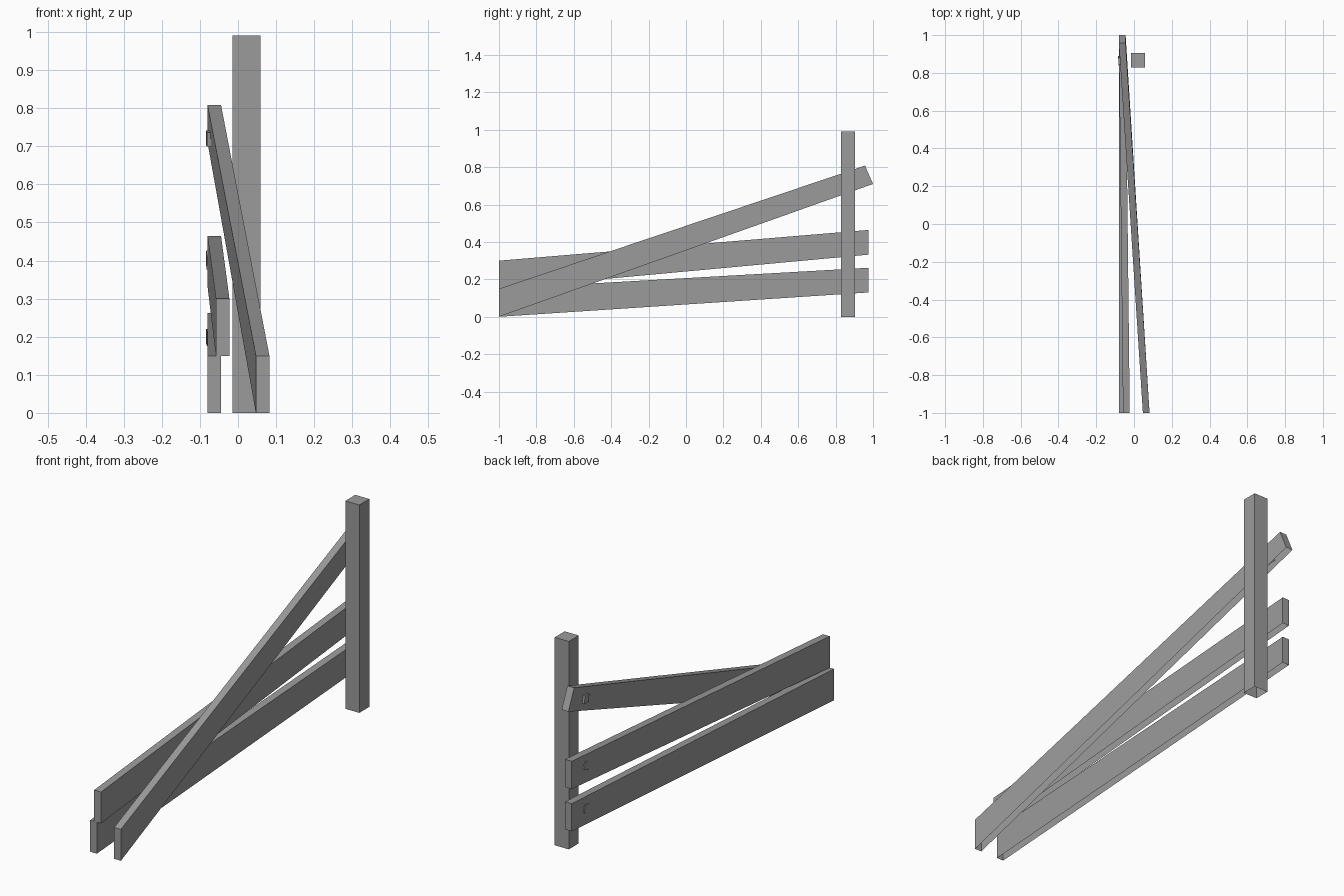
import bpy, bmesh, math
from mathutils import Matrix

if "Cube" in bpy.data.objects:
    bpy.data.objects.remove(bpy.data.objects["Cube"])

grey = bpy.data.materials.new("dark_grey")
grey.diffuse_color = (0.33, 0.33, 0.33, 1)
grey.use_nodes = True
grey.node_tree.nodes["Principled BSDF"].inputs["Base Color"].default_value = grey.diffuse_color


def finish(name, bm, open_bottom=True):
    bmesh.ops.recalc_face_normals(bm, faces=bm.faces)
    if open_bottom:
        bm.normal_update()
        under = [f for f in bm.faces if f.normal.z < -0.7]
        bmesh.ops.delete(bm, geom=under, context='FACES')
    mesh = bpy.data.meshes.new(name)
    bm.to_mesh(mesh)
    bm.free()
    mesh.materials.append(grey)
    obj = bpy.data.objects.new(name, mesh)
    bpy.context.collection.objects.link(obj)
    return obj


def box(name, size, centre, rotation=(0, 0, 0), open_bottom=True):
    bm = bmesh.new()
    bmesh.ops.create_cube(bm, size=1, matrix=Matrix.Diagonal((*size, 1)))
    obj = finish(name, bm, open_bottom)
    obj.location = centre
    obj.rotation_euler = [math.radians(a) for a in rotation]
    return obj


def plank(name, front, back, width=0.0355):
    # each end: left x, then (y, z) of the bottom and top edge
    bm = bmesh.new()
    rings = []
    for x, low, high in (front, back):
        rings.append([bm.verts.new(p) for p in (
            (x, *low), (x + width, *low), (x + width, *high), (x, *high))])
    a, b = rings
    bm.faces.new(a)
    bm.faces.new(b)
    for i in range(4):
        j = (i + 1) % 4
        bm.faces.new((a[i], a[j], b[j], b[i]))
    return finish(name, bm)


# Upright post
box("post", (0.074, 0.075, 0.991), (0.022, 0.867, 0.4955))

# Fallen rails, fanning out from the post to the ground; undersides are open
plank("lower_rail", (-0.08, (-1, 0), (-1, 0.15)),
      (-0.08, (0.975, 0.13), (0.975, 0.262)))
plank("middle_rail", (-0.058, (-1, 0.15), (-1, 0.30)),
      (-0.08, (0.975, 0.332), (0.975, 0.464)))
plank("top_rail", (0.047, (-1, 0), (-1, 0.15)),
      (-0.08, (1.0, 0.71), (0.957, 0.808)))

# Square nail heads on the outer side, slightly turned
for i, (z, tilt) in enumerate(((0.198, 12), (0.402, 28), (0.72, 8))):
    box(f"nail_head_{i + 1}", (0.012, 0.037, 0.037), (-0.0768, 0.865, z),
        (tilt, 0, 4), open_bottom=False)
